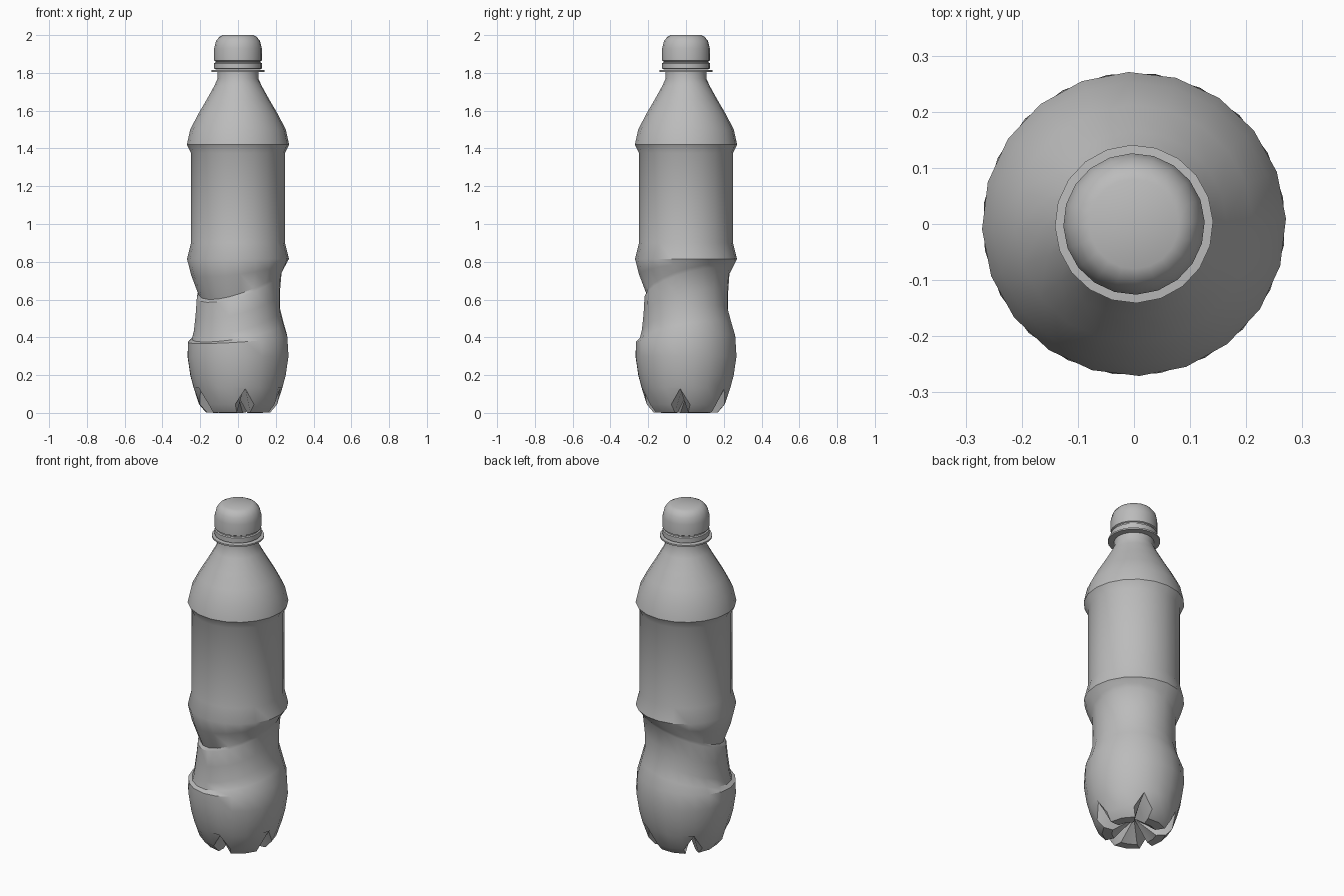
import bpy, bmesh, math
from math import cos, sin, radians

cube = bpy.data.objects.get("Cube")
if cube:
    bpy.data.objects.remove(cube)

SIDES = 20
STEP = 360 / SIDES

grey = bpy.data.materials.new("plain grey")
grey.use_nodes = True
grey.diffuse_color = (0.5, 0.5, 0.5, 1)
grey.node_tree.nodes["Principled BSDF"].inputs["Base Color"].default_value = (0.5, 0.5, 0.5, 1)


def ring(radius, z, phase=2):
    """Plain horizontal ring of points."""
    points = []
    for i in range(SIDES):
        a = radians(phase + STEP * i)
        points.append((radius * cos(a), radius * sin(a), z))
    return points


def tilted_ring(low, high, phase):
    """Ring that blends from one (radius, z) to another on the opposite side."""
    points = []
    for i in range(SIDES):
        a = radians(phase + STEP * i)
        w = (1 + cos(a - radians(45))) / 2
        r = low[0] + (high[0] - low[0]) * w
        z = low[1] + (high[1] - low[1]) * w
        points.append((r * cos(a), r * sin(a), z))
    return points


def foot_ring(foot, notch, spread):
    """Ring with five feet; every fourth column is a raised notch."""
    points = []
    for i in range(SIDES):
        k = (i + 1) % 4
        r, z = notch if k == 0 else foot
        shift = {1: -spread, 3: spread}.get(k, 0)
        a = radians(10 + STEP * i + shift)
        points.append((r * cos(a), r * sin(a), z))
    return points


def skin(name, rings, tip=None, end=None):
    """Join rings (top to bottom) into a smooth skin with optional end points."""
    bm = bmesh.new()
    loops = [[bm.verts.new(p) for p in pts] for pts in rings]
    for upper, lower in zip(loops, loops[1:]):
        for i in range(SIDES):
            j = (i + 1) % SIDES
            bm.faces.new((upper[i], lower[i], lower[j], upper[j]))
    for loop, z in ((loops[0], tip), (loops[-1], end)):
        if z is not None:
            centre = bm.verts.new((0, 0, z))
            for i in range(SIDES):
                bm.faces.new((loop[i], loop[(i + 1) % SIDES], centre))
    bmesh.ops.recalc_face_normals(bm, faces=bm.faces)
    mesh = bpy.data.meshes.new(name)
    bm.to_mesh(mesh)
    bm.free()
    mesh.materials.append(grey)
    obj = bpy.data.objects.new(name, mesh)
    bpy.context.collection.objects.link(obj)
    bpy.ops.object.select_all(action="DESELECT")
    obj.select_set(True)
    bpy.context.view_layer.objects.active = obj
    bpy.ops.object.shade_smooth_by_angle(angle=radians(32))
    return obj


# Screw cap with rounded top and a groove above its safety band
cap = [(0.08, 2.0), (0.1, 1.99), (0.117, 1.968), (0.126, 1.93), (0.126, 1.865),
       (0.119, 1.861), (0.119, 1.855), (0.126, 1.851), (0.126, 1.822), (0.1, 1.82)]
skin("screw_cap", [ring(r, z) for r, z in cap], tip=2.0, end=1.82)

# Thin collar under the cap
collar = [(0.1, 1.818), (0.141, 1.815), (0.141, 1.806), (0.1, 1.803)]
skin("neck_collar", [ring(r, z) for r, z in collar], tip=1.818, end=1.803)

# Neck, shoulder and straight label area
upper = [(0.108, 1.805), (0.108, 1.77), (0.126, 1.73), (0.165, 1.66), (0.212, 1.58),
         (0.253, 1.5), (0.271, 1.42), (0.249, 1.375), (0.249, 0.9), (0.27, 0.815)]
rings = [ring(r, z) for r, z in upper]

# Slanted grip: overhanging ledge, groove, then the step onto the lower bulge
grip = [((0.247, 0.72), (0.262, 0.808)), ((0.203, 0.6), (0.25, 0.79)),
        ((0.217, 0.585), (0.234, 0.77)), ((0.226, 0.5), (0.223, 0.66)),
        ((0.238, 0.41), (0.222, 0.57)), ((0.247, 0.375), (0.243, 0.49)),
        ((0.268, 0.367), (0.263, 0.415))]
for n, (low, high) in enumerate(grip):
    rings.append(tilted_ring(low, high, 3 + n))

# Lower bulge narrowing to the base
for r, z in [(0.27, 0.3), (0.255, 0.2), (0.238, 0.135)]:
    rings.append(ring(r, z, 10))

# Five feet with notches between them
rings.append(foot_ring((0.208, 0.045), (0.225, 0.128), 4))
rings.append(foot_ring((0.172, 0.003), (0.16, 0.122), 6))
rings.append(foot_ring((0.12, 0.0), (0.11, 0.112), 4))
skin("bottle_body", rings, end=0.09)
